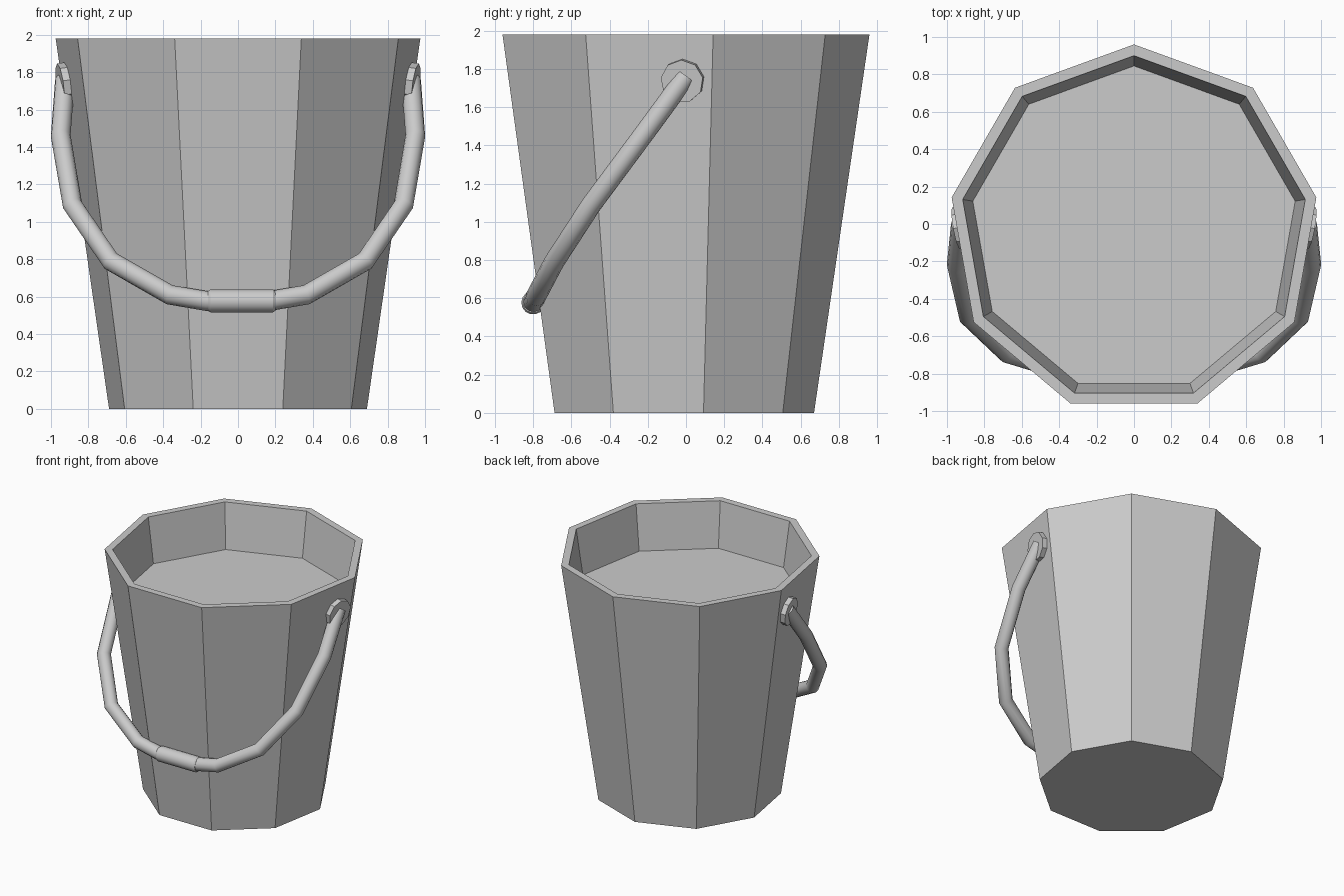
import bpy, bmesh
from math import sin, cos, pi, radians
from mathutils import Vector

if "Cube" in bpy.data.objects:
    bpy.data.objects.remove(bpy.data.objects["Cube"])

SIDES = 9
CY = -0.03  # nonagon centre, so that its bounds are centred on y = 0


def new_object(name, bm):
    bmesh.ops.recalc_face_normals(bm, faces=bm.faces)
    mesh = bpy.data.meshes.new(name)
    bm.to_mesh(mesh)
    bm.free()
    obj = bpy.data.objects.new(name, mesh)
    bpy.context.collection.objects.link(obj)
    return obj


def smooth(obj, angle):
    bpy.ops.object.select_all(action='DESELECT')
    bpy.context.view_layer.objects.active = obj
    obj.select_set(True)
    bpy.ops.object.shade_smooth_by_angle(angle=radians(angle))


def lathe(name, profile, sides):
    """Closed solid from (radius, z) rings, first and last rings capped."""
    bm = bmesh.new()
    rings = [[bm.verts.new((r * sin(2 * pi * i / sides), r * cos(2 * pi * i / sides), z))
              for i in range(sides)] for r, z in profile]
    for a, b in zip(rings, rings[1:]):
        for i in range(sides):
            j = (i + 1) % sides
            bm.faces.new((a[i], a[j], b[j], b[i]))
    bm.faces.new(rings[0])
    bm.faces.new(rings[-1])
    return new_object(name, bm)


# Tapered bucket with rim and high inner floor
bucket = lathe("bucket", [(0.70, 0), (0.99, 1.98), (0.93, 1.98), (0.875, 1.61)], SIDES)
bucket.location.y = CY

# Handle mounts, lying flat on the tapered side walls
for side, label in ((1, "right"), (-1, "left")):
    mount = lathe("handle_mount_" + label, [(0.113, -0.03), (0.113, 0.04)], 9)
    normal = Vector((0.985 * side, -0.174, -0.137)).normalized()
    mount.rotation_mode = 'QUATERNION'
    mount.rotation_quaternion = normal.to_track_quat('Z', 'Y')
    mount.location = (0.913 * side, -0.015, 1.74)

# Bent handle rod, mirrored from one half path
half = [(0.925, 0.0, 1.76), (0.948, -0.22, 1.46), (0.885, -0.495, 1.09),
        (0.68, -0.69, 0.79), (0.365, -0.785, 0.61), (0.17, -0.80, 0.577)]
path = half + [(-x, y, z) for x, y, z in reversed(half)]
curve = bpy.data.curves.new("handle", 'CURVE')
curve.dimensions = '3D'
curve.bevel_depth = 0.053
curve.bevel_resolution = 4
curve.use_fill_caps = True
spline = curve.splines.new('POLY')
spline.points.add(len(path) - 1)
for point, co in zip(spline.points, path):
    point.co = (*co, 1)
handle = bpy.data.objects.new("handle", curve)
bpy.context.collection.objects.link(handle)
bpy.context.view_layer.objects.active = handle
handle.select_set(True)
bpy.ops.object.convert(target='MESH')
handle = bpy.context.view_layer.objects.active
smooth(handle, 35)

# Grip sleeve at the middle of the handle
grip = lathe("grip", [(0.054, -0.18), (0.062, -0.168), (0.062, 0.168), (0.054, 0.18)], 14)
grip.rotation_euler.y = pi / 2
grip.location = (0.02, -0.80, 0.577)
smooth(grip, 30)
